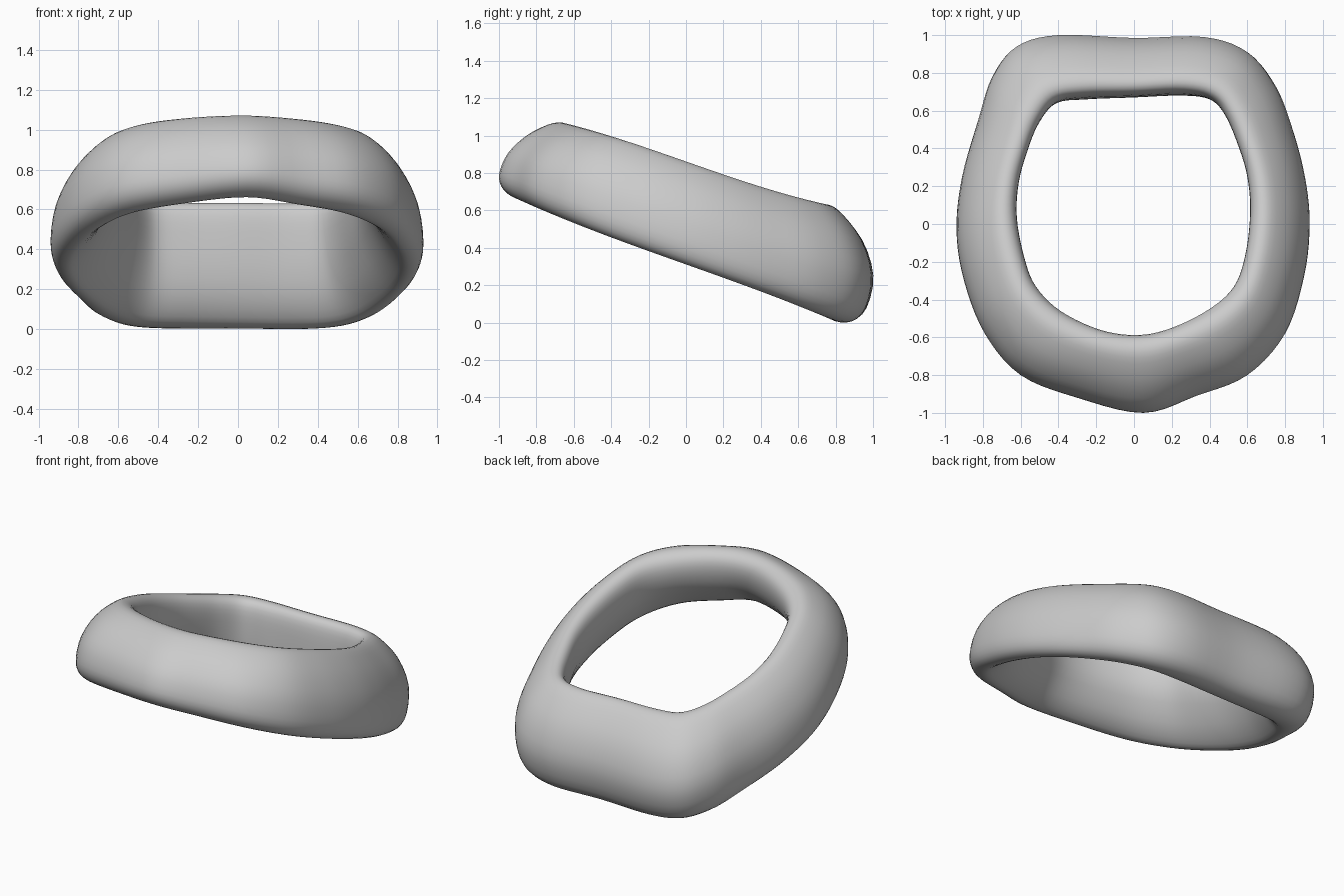
import bpy
import bmesh
from mathutils import Vector

cube = bpy.data.objects.get("Cube")
if cube:
    bpy.data.objects.remove(cube, do_unlink=True)

# Plan outline of the band: outer x, outer y, inner x, inner y
STATIONS = [
    (.05, -1, .02, -.588), (.33, -.91, .2, -.55), (.6, -.8, .4, -.45),
    (.8, -.58, .53, -.33), (.9, -.28, .59, -.16), (.93, 0, .615, .06),
    (.905, .25, .6, .25), (.84, .5, .55, .42), (.75, .73, .48, .58),
    (.6, .91, .4, .66), (.37, .99, .25, .68), (0, .985, 0, .67),
    (-.4, 1, -.25, .66), (-.62, .94, -.41, .64), (-.75, .78, -.5, .54),
    (-.825, .55, -.56, .4), (-.91, .25, -.61, .22), (-.94, -.03, -.62, .03),
    (-.9, -.3, -.58, -.18), (-.79, -.58, -.52, -.33),
    (-.6, -.8, -.39, -.46), (-.3, -.92, -.18, -.56),
]

# Cross-section: distance from inner to outer side, height
SECTION = [
    (.58, 0), (.8, .06), (.95, .22), (1, .5), (.87, .76), (.62, .94),
    (.4, 1), (.18, .95), (.04, .8), (0, .55), (.17, .23), (.4, .04),
]


def smooth_loop(points, steps):
    """Closed Catmull-Rom curve through points of any dimension."""
    pts = [Vector(p) for p in points]
    count = len(pts)
    result = []
    for i in range(count):
        a, b, c, d = (pts[(i + k) % count] for k in (-1, 0, 1, 2))
        for j in range(steps):
            t = j / steps
            result.append((b * 2 + (c - a) * t
                           + (a * 2 - b * 5 + c * 4 - d) * t ** 2
                           + (b * 3 - a - c * 3 + d) * t ** 3) / 2)
    return result


def bottom_height(y):
    return .3 - .355 * y - .04 * y ** 3


def top_height(y):
    return .85 - .35 * y + .08 * y ** 3


def section_ring(station, profile):
    """Place one leaning cross-section, bulging outward at the back."""
    outer, inner = Vector(station[:2]), Vector(station[2:])
    y = outer.y
    lean = .45 - .2 * y - .15 * y ** 2 - .2 * y ** 3
    bulge = 1 + .6 * max(0, y) ** 2
    across = [max(p.x, 0) ** bulge + lean * (.5 - p.y) for p in profile]
    low, high = min(across), max(across)
    ring = []
    for p, a in zip(profile, across):
        spot = inner.lerp(outer, (a - low) / (high - low))
        base, top = bottom_height(spot.y), top_height(spot.y)
        ring.append(Vector((spot.x, spot.y, base + (top - base) * p.y)))
    return ring


# Tilted band, lofted around the closed outline
profile = smooth_loop(SECTION, 3)
rings = [section_ring(s, profile) for s in smooth_loop(STATIONS, 5)]
floor = min(v.z for ring in rings for v in ring)

bm = bmesh.new()
loops = [[bm.verts.new(v - Vector((0, 0, floor))) for v in ring] for ring in rings]
for i, loop in enumerate(loops):
    after = loops[(i + 1) % len(loops)]
    for j in range(len(loop)):
        k = (j + 1) % len(loop)
        bm.faces.new((loop[j], after[j], after[k], loop[k]))
bmesh.ops.recalc_face_normals(bm, faces=bm.faces)
for face in bm.faces:
    face.smooth = True
mesh = bpy.data.meshes.new("band")
bm.to_mesh(mesh)
bm.free()
band = bpy.data.objects.new("band", mesh)
bpy.context.collection.objects.link(band)

# Plain grey finish
grey = bpy.data.materials.new("plain grey")
grey.use_nodes = True
colour = (.6, .6, .6, 1)
grey.diffuse_color = colour
grey.node_tree.nodes["Principled BSDF"].inputs["Base Color"].default_value = colour
mesh.materials.append(grey)
